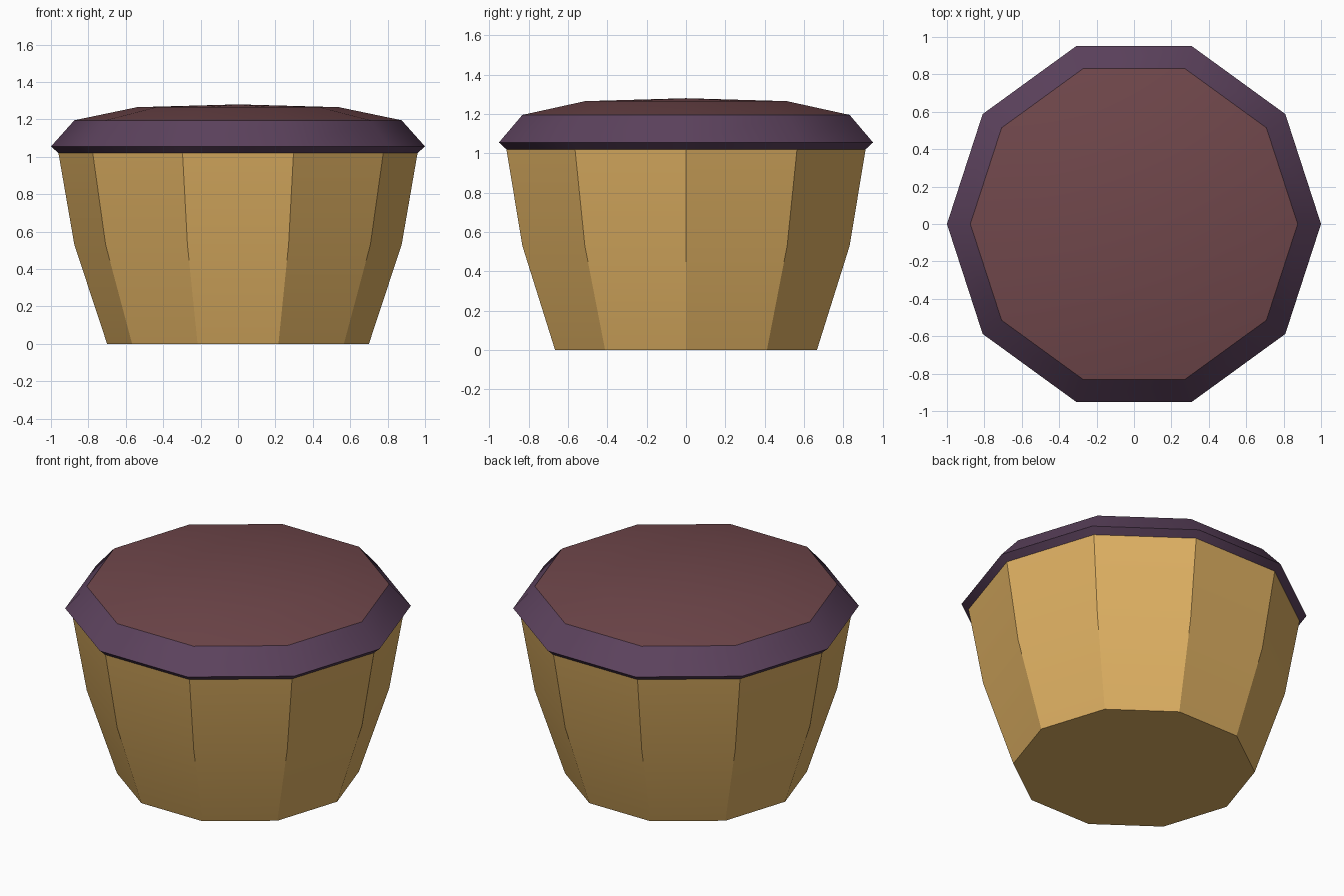
import bpy, bmesh, math

if "Cube" in bpy.data.objects:
    bpy.data.objects.remove(bpy.data.objects["Cube"])

SIDES = 10


def srgb(*rgb):
    """Linear colour from 8-bit display values."""
    out = []
    for c in rgb:
        c /= 255
        out.append(c / 12.92 if c < 0.04045 else ((c + 0.055) / 1.055) ** 2.4)
    return (*out, 1)


def material(name, colour):
    mat = bpy.data.materials.new(name)
    mat.use_nodes = True
    mat.diffuse_color = colour
    mat.node_tree.nodes["Principled BSDF"].inputs["Base Color"].default_value = colour
    return mat


def lathe(name, profile, mat, cap_bottom=False):
    """Ten-sided turned part from (radius, height) points; radius 0 is a pole."""
    bm = bmesh.new()
    rings = []
    for r, z in profile:
        count = SIDES if r > 0 else 1
        rings.append([bm.verts.new((r * math.cos(math.tau * i / SIDES),
                                    r * math.sin(math.tau * i / SIDES), z))
                      for i in range(count)])
    for low, high in zip(rings, rings[1:]):
        for i in range(SIDES):
            j = (i + 1) % SIDES
            if len(high) == 1:
                bm.faces.new((low[i], low[j], high[0]))
            else:
                bm.faces.new((low[i], low[j], high[j], high[i]))
    if cap_bottom:
        bm.faces.new(rings[0][::-1])
    mesh = bpy.data.meshes.new(name)
    bm.to_mesh(mesh)
    bm.free()
    mesh.materials.append(mat)
    obj = bpy.data.objects.new(name, mesh)
    bpy.context.collection.objects.link(obj)
    # Soft along the profile, crisp between the steep facets
    bpy.ops.object.select_all(action="DESELECT")
    obj.select_set(True)
    bpy.context.view_layer.objects.active = obj
    bpy.ops.object.shade_smooth_by_angle(angle=math.radians(30))
    return obj


tan = material("tan body", srgb(222, 176, 98))
purple = material("dark purple rim", srgb(92, 66, 93))
maroon = material("maroon top", srgb(112, 71, 75))

# Tapered tub with a flat base
lathe("body", [(0.70, 0), (0.875, 0.53), (0.96, 1.02)], tan, cap_bottom=True)
# Overhanging bevelled rim
lathe("rim", [(0.96, 1.02), (1.0, 1.055), (0.875, 1.195)], purple)
# Shallow domed top
lathe("domed_top", [(0.875, 1.195), (0.54, 1.265), (0, 1.28)], maroon)
